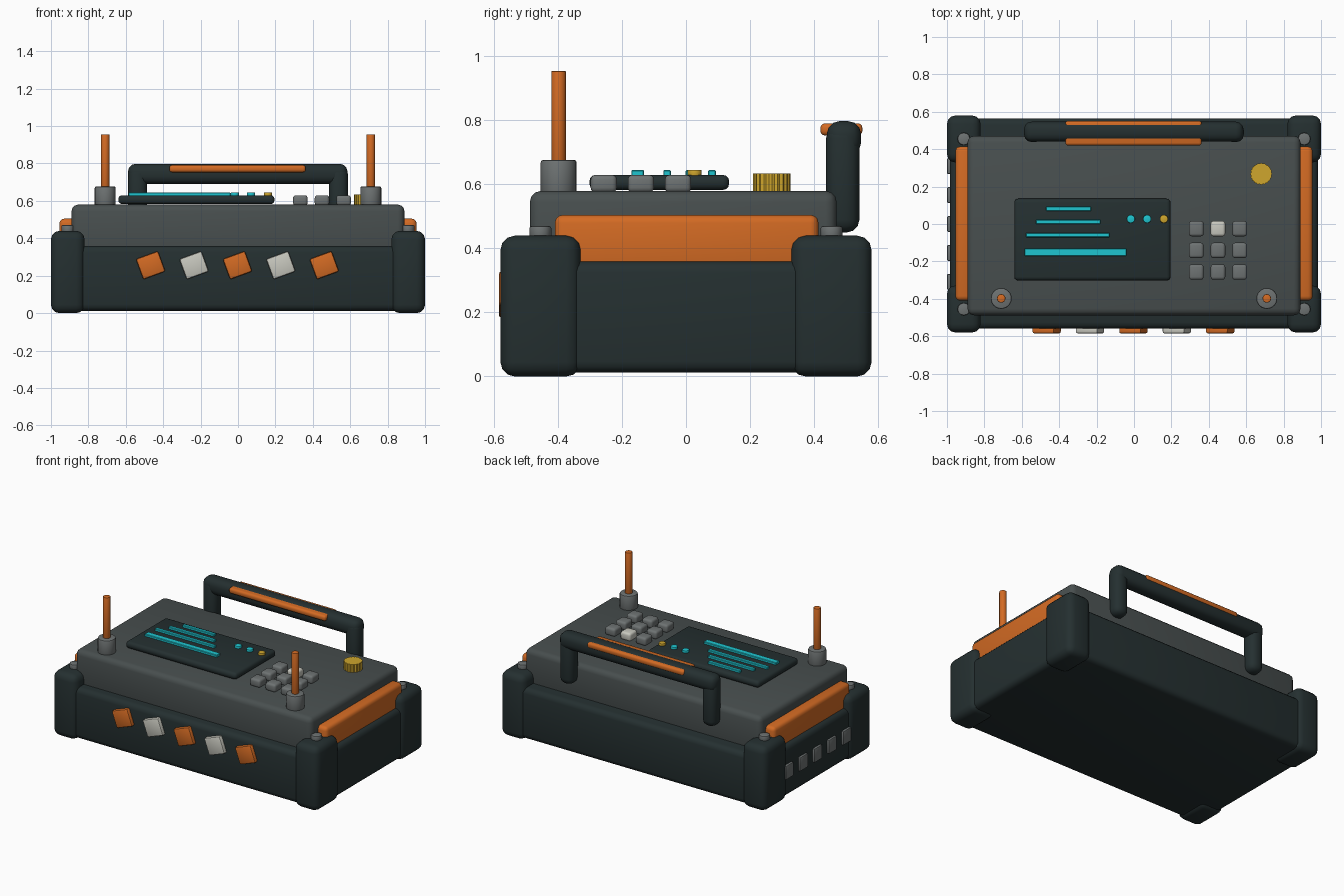
import bpy, bmesh, math

if "Cube" in bpy.data.objects:
    bpy.data.objects.remove(bpy.data.objects["Cube"])


def material(name, rgb):
    m = bpy.data.materials.new(name)
    m.diffuse_color = (*rgb, 1)
    m.use_nodes = True
    m.node_tree.nodes["Principled BSDF"].inputs["Base Color"].default_value = m.diffuse_color
    return m


DARK = material("dark_teal", (0.018, 0.029, 0.030))
DECK = material("slate_gray", (0.065, 0.078, 0.078))
GRAY = material("light_gray", (0.155, 0.170, 0.170))
ORANGE = material("orange", (0.65, 0.145, 0.017))
CYAN = material("cyan", (0.013, 0.56, 0.63))
YELLOW = material("yellow", (0.62, 0.38, 0.026))
WHITE = material("off_white", (0.58, 0.58, 0.52))


def finish(name, bm, mat, bevel, segments):
    """Turn a bmesh into an object with rounded edges."""
    if bevel:
        sharp = [e for e in bm.edges if e.calc_face_angle(0) > math.radians(50)]
        bmesh.ops.bevel(bm, geom=sharp, offset=bevel, segments=segments,
                        profile=0.5, affect='EDGES', clamp_overlap=True)
    mesh = bpy.data.meshes.new(name)
    bm.to_mesh(mesh)
    bm.free()
    mesh.materials.append(mat)
    obj = bpy.data.objects.new(name, mesh)
    bpy.context.collection.objects.link(obj)
    bpy.context.view_layer.objects.active = obj
    bpy.ops.object.select_all(action='DESELECT')
    obj.select_set(True)
    bpy.ops.object.shade_smooth_by_angle(angle=math.radians(35))
    return obj


def box(name, x, y, z, mat, bevel=0.0, segments=3):
    """Box from (min, max) pairs, its origin at its centre."""
    bm = bmesh.new()
    bmesh.ops.create_cube(bm, size=1)
    bmesh.ops.scale(bm, vec=(x[1] - x[0], y[1] - y[0], z[1] - z[0]), verts=bm.verts)
    obj = finish(name, bm, mat, bevel, segments)
    obj.location = (sum(x) / 2, sum(y) / 2, sum(z) / 2)
    return obj


def cylinder(name, x, y, z, radius, mat, bevel=0.0, sides=24, teeth=0.0):
    """Upright cylinder; teeth pulls in every other side vertex."""
    bm = bmesh.new()
    rim = []
    for i in range(sides):
        a = 2 * math.pi * i / sides
        r = radius - teeth * (i % 2)
        rim.append(bm.verts.new((r * math.cos(a), r * math.sin(a), z[0])))
    base = bm.faces.new(rim)
    top = bmesh.ops.extrude_face_region(bm, geom=[base])["geom"]
    bmesh.ops.translate(bm, vec=(0, 0, z[1] - z[0]),
                        verts=[v for v in top if isinstance(v, bmesh.types.BMVert)])
    if base.is_valid and not any(f is not base and set(f.verts) == set(rim) for f in bm.faces):
        base.normal_flip()
    bmesh.ops.recalc_face_normals(bm, faces=bm.faces)
    obj = finish(name, bm, mat, bevel, 2)
    obj.location = (x, y, 0)
    return obj


# case body and raised deck
box("case_body", (-0.985, 0.985), (-0.56, 0.565), (0.012, 0.36), DARK, 0.035)
box("top_deck", (-0.89, 0.89), (-0.488, 0.471), (0.30, 0.58), DECK, 0.035)

# corner bumpers with bolts, side rails
for sx in (-1, 1):
    for sy in (-1, 1):
        box("corner_bumper", sorted((sx * 0.82, sx * 1.0)),
            sorted((sy * 0.329, sy * 0.58)), (0, 0.44), DARK, 0.045)
        cylinder("bumper_bolt", sx * 0.91, sy * 0.455, (0.43, 0.47), 0.034, GRAY, 0.006, 12)
    box("side_rail", sorted((sx * 0.86, sx * 0.955)), (-0.41, 0.414), (0.33, 0.505), ORANGE, 0.025)

# carrying handle
box("handle_bar", (-0.588, 0.585), (0.44, 0.547), (0.69, 0.798), DARK, 0.04)
for sx in (-1, 1):
    box("handle_post", sorted((sx * 0.487, sx * 0.587)), (0.438, 0.542), (0.45, 0.785), DARK, 0.04)
box("handle_grip", (-0.367, 0.362), (0.42, 0.551), (0.753, 0.791), ORANGE, 0.014)

# antennas
for sx in (-1, 1):
    cylinder("antenna_base", sx * 0.71, -0.398, (0.57, 0.677), 0.056, GRAY, 0.008)
    cylinder("antenna_rod", sx * 0.71, -0.398, (0.66, 0.955), 0.023, ORANGE, 0.004, 16)

# ribbed dial
cylinder("dial_knob", 0.68, 0.268, (0.57, 0.634), 0.059, YELLOW, 0, 40, 0.004)

# display panel with readout bars and indicator lamps
box("display_panel", (-0.64, 0.195), (-0.302, 0.135), (0.583, 0.63), DARK, 0.02)
for x0, x1, y, w in ((-0.47, -0.23, 0.081, 0.024), (-0.525, -0.18, 0.011, 0.024),
                     (-0.578, -0.13, -0.059, 0.024), (-0.585, -0.04, -0.151, 0.040)):
    box("readout_bar", (x0, x1), (y - w / 2, y + w / 2), (0.625, 0.645), CYAN, 0.003, 1)
for x, mat in ((-0.017, CYAN), (0.07, CYAN), (0.16, YELLOW)):
    cylinder("indicator_lamp", x, 0.027, (0.625, 0.646), 0.022, mat, 0.003, 16)

# keypad with one pale key
for i in range(3):
    for j in range(3):
        x, y = 0.333 + 0.116 * i, -0.025 - 0.116 * j
        box("keypad_key", (x - 0.039, x + 0.039), (y - 0.041, y + 0.041), (0.575, 0.63),
            WHITE if (i, j) == (1, 0) else GRAY, 0.015)

# tilted hazard tiles on the front
for i in range(5):
    x = 0.232 * (i - 2) - 0.003
    tile = box("front_tile", (x - 0.063, x + 0.063), (-0.585, -0.545), (0.198, 0.314),
               WHITE if i % 2 else ORANGE, 0.01, 2)
    tile.rotation_euler.y = math.radians(-20)

# vent plates on the left side
for i in range(5):
    y = 0.155 * (i - 2)
    box("vent_plate", (-1.0, -0.97), (y - 0.043, y + 0.043), (0.14, 0.235), GRAY, 0.008, 2)
